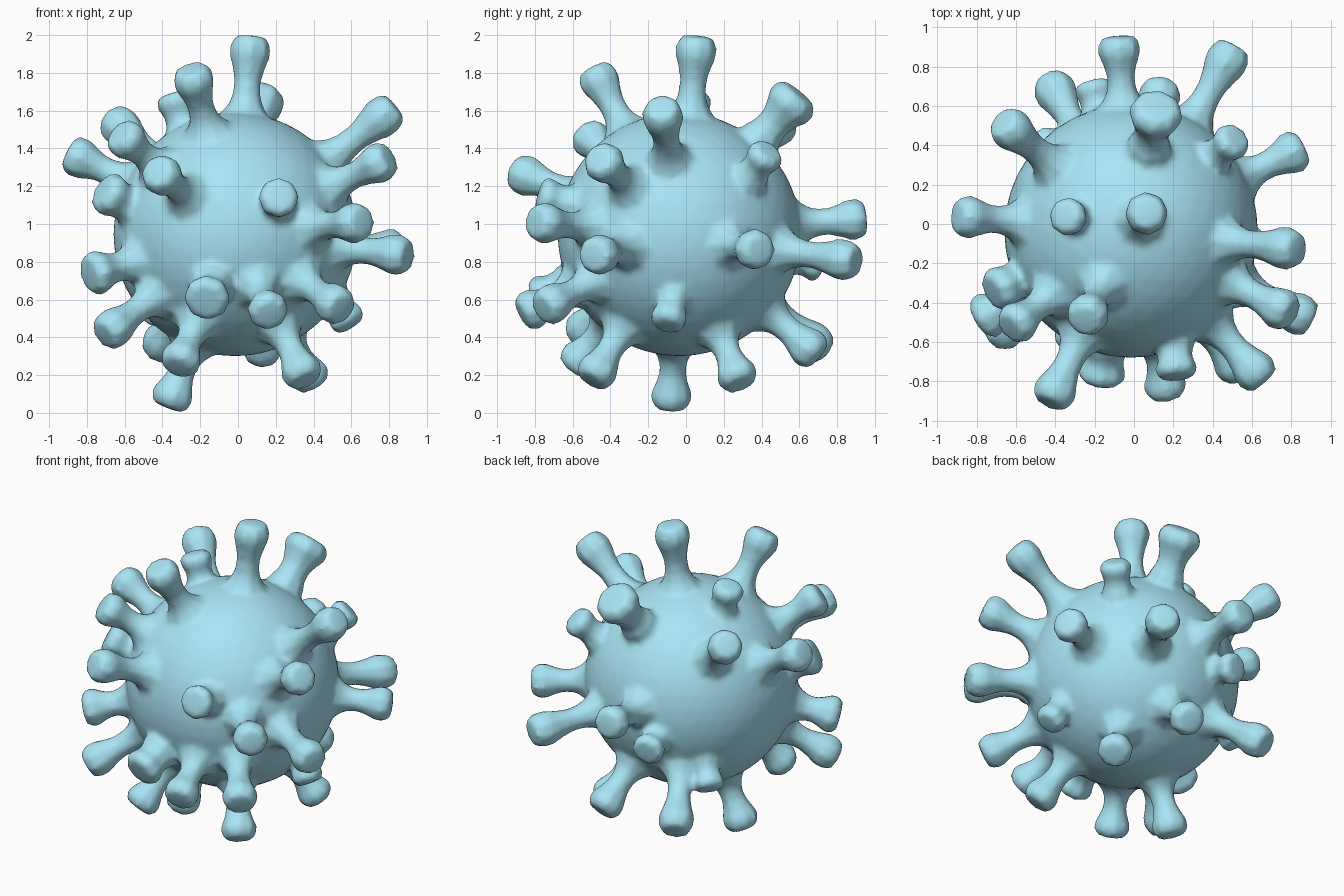
import bpy, bmesh, math
from mathutils import Vector, Matrix

if "Cube" in bpy.data.objects:
    bpy.data.objects.remove(bpy.data.objects["Cube"])

CENTRE = Vector((-0.015, -0.035, 0.945))
RADIUS = 0.645

# Tip position of every long spike
LONG = [
    (0.07, 0.06, 1.99), (-0.25, -0.49, 1.82), (0.83, -0.13, 1.62), (0.80, -0.46, 1.35),
    (0.66, -0.80, 1.01), (0.90, -0.49, 0.83), (0.86, 0.39, 0.86), (-0.43, -0.91, 1.28),
    (0.55, -0.76, 0.55), (0.17, -0.87, 0.52), (0.36, -0.50, 0.17), (0.40, 0.29, 0.15),
    (0.14, 0.70, 0.30), (-0.37, -0.08, 0.03), (-0.32, -0.60, 0.24), (-0.08, 0.95, 1.03),
    (0.51, 0.90, 0.80), (-0.67, 0.52, 1.56), (-0.63, -0.53, 1.48), (-0.90, 0.04, 1.38),
    (-0.71, -0.57, 0.41), (-0.43, 0.73, 0.33),
]
# Thicker ones: (tip, thickness)
THICK = [((0.12, 0.60, 1.69), 1.25), ((-0.79, -0.49, 0.73), 1.1)]

# Short spikes, some of them leaning: (tip, where the axis leaves the body, thickness)
SHORT = [
    ((-0.35, 0.04, 1.69), (-0.28, 0.03, 1.48), 1.0),
    ((0.52, 0.44, 1.39), (0.40, 0.33, 1.24), 1.0),
    ((0.22, -0.78, 1.15), (0.20, -0.59, 1.10), 1.1),
    ((-0.17, -0.80, 0.59), (-0.14, -0.60, 0.68), 1.25),
    ((0.60, -0.10, 0.46), (0.48, -0.06, 0.65), 1.0),
    ((-0.72, -0.35, 1.18), (-0.53, -0.25, 1.07), 1.2),
    ((-0.21, 0.72, 0.79), (-0.17, 0.54, 0.83), 1.05),
    ((-0.47, 0.42, 0.50), (-0.38, 0.34, 0.64), 1.0),
]

# Profiles: (fraction of length from body to tip, radius)
LONG_PROFILE = [(-0.3, 0.17), (-0.08, 0.15), (0.03, 0.117), (0.12, 0.092), (0.25, 0.076), (0.42, 0.073),
                (0.58, 0.087), (0.76, 0.111), (0.88, 0.110), (1.0, 0.086)]
SHORT_PROFILE = [(-0.6, 0.15), (-0.1, 0.12), (0.15, 0.100), (0.3, 0.086), (0.5, 0.082),
                 (0.7, 0.098), (0.85, 0.101), (1.0, 0.078)]
SIDES = 8


def add_spike(bm, tip, root, profile, thickness=1.0):
    axis = tip - root
    turn = axis.to_track_quat('Z', 'Y').to_matrix()
    rings = []
    for t, r in profile:
        # the flared foot keeps its width, only stalk and head are thickened
        r *= thickness if t > 0.1 else 1.0
        ring = []
        for i in range(SIDES):
            a = 2 * math.pi * i / SIDES
            ring.append(bm.verts.new(root + turn @ Vector((r * math.cos(a), r * math.sin(a), t * axis.length))))
        rings.append(ring)
    for low, high in zip(rings, rings[1:]):
        for i in range(SIDES):
            j = (i + 1) % SIDES
            bm.faces.new((low[i], low[j], high[j], high[i]))
    bm.faces.new(reversed(rings[0]))
    # slightly domed end
    peak = bm.verts.new(root + axis * 1.02)
    for i in range(SIDES):
        bm.faces.new((rings[-1][i], rings[-1][(i + 1) % SIDES], peak))


# Round body
bm = bmesh.new()
bmesh.ops.create_icosphere(bm, subdivisions=4, radius=RADIUS, matrix=Matrix.Translation(CENTRE))

# Club-headed spikes pointing straight out of the body
for tip, thickness in [(t, 1.0) for t in LONG] + THICK:
    tip = Vector(tip)
    root = CENTRE + (tip - CENTRE).normalized() * RADIUS
    add_spike(bm, tip, root, LONG_PROFILE, thickness)

# Short and leaning spikes
for tip, root, thickness in SHORT:
    add_spike(bm, Vector(tip), Vector(root), SHORT_PROFILE, thickness)

mesh = bpy.data.meshes.new("spiky_ball")
bm.to_mesh(mesh)
bm.free()
ball = bpy.data.objects.new("spiky_ball", mesh)
bpy.context.collection.objects.link(ball)

material = bpy.data.materials.new("pale_blue")
material.diffuse_color = (0.40, 0.78, 0.91, 1)
material.use_nodes = True
material.node_tree.nodes["Principled BSDF"].inputs["Base Color"].default_value = material.diffuse_color
mesh.materials.append(material)

# Fuse spikes and body into one skin and soften the joints
remesh = ball.modifiers.new("fuse", 'REMESH')
remesh.mode = 'VOXEL'
remesh.voxel_size = 0.018
remesh.use_smooth_shade = True
soften = ball.modifiers.new("soften", 'SMOOTH')
soften.factor = 0.5
soften.iterations = 5
